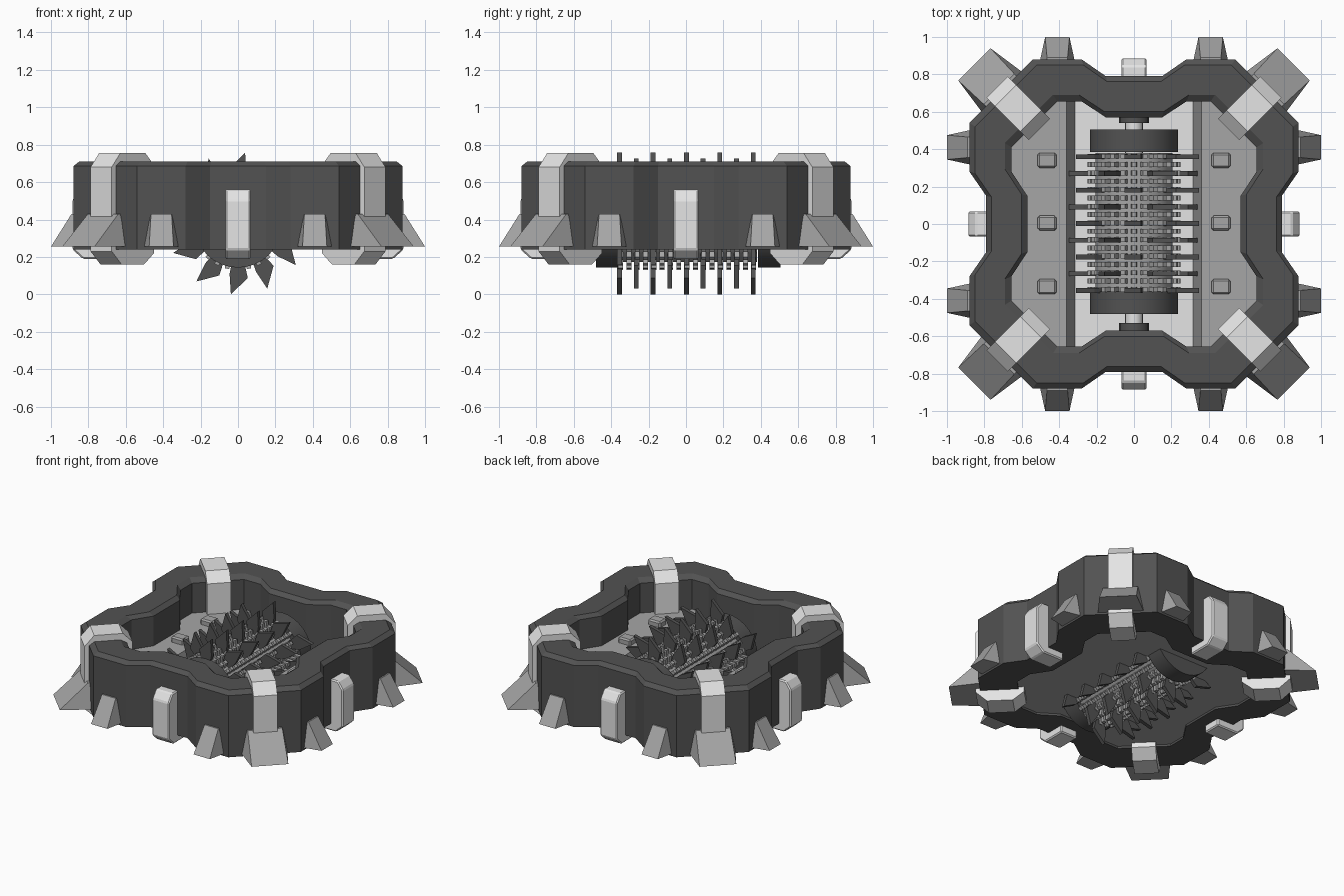
import bpy, bmesh, math
from mathutils import Matrix, Vector

if "Cube" in bpy.data.objects:
    bpy.data.objects.remove(bpy.data.objects["Cube"])


def material(name, v):
    m = bpy.data.materials.new(name)
    m.use_nodes = True
    m.diffuse_color = (v, v, v, 1)
    m.node_tree.nodes["Principled BSDF"].inputs["Base Color"].default_value = (v, v, v, 1)
    return m


DARK = material("dark_metal", 0.085)
MID = material("grey_metal", 0.38)
LIGHT = material("light_metal", 0.78)


def finish(name, bm, mat):
    bmesh.ops.recalc_face_normals(bm, faces=bm.faces)
    me = bpy.data.meshes.new(name)
    bm.to_mesh(me)
    bm.free()
    me.materials.append(mat)
    ob = bpy.data.objects.new(name, me)
    bpy.context.collection.objects.link(ob)
    return ob


def add_prism(bm, profile, half, mtx):
    """Extrude an x-z profile along y, from -half to half."""
    rows = [[bm.verts.new(mtx @ Vector((u, s * half, v))) for u, v in profile] for s in (-1, 1)]
    n = len(profile)
    bm.faces.new(rows[0])
    bm.faces.new(rows[1][::-1])
    for i in range(n):
        j = (i + 1) % n
        bm.faces.new((rows[0][i], rows[0][j], rows[1][j], rows[1][i]))


def prism(name, profile, half, mtx, mat):
    bm = bmesh.new()
    add_prism(bm, profile, half, mtx)
    return finish(name, bm, mat)


def box(u0, u1, v0, v1):
    return [(u0, v0), (u1, v0), (u1, v1), (u0, v1)]


def turn(deg):
    return Matrix.Rotation(math.radians(deg), 4, "Z")


def bevel(ob, width):
    mod = ob.modifiers.new("edge", "BEVEL")
    mod.width = width
    mod.segments = 1


def cylinder(name, r, y0, y1, z, mat, sides=32):
    bm = bmesh.new()
    ring = [(r * math.cos(math.tau * i / sides), r * math.sin(math.tau * i / sides)) for i in range(sides)]
    add_prism(bm, ring, (y1 - y0) / 2, Matrix.Translation((0, (y0 + y1) / 2, z)))
    ob = finish(name, bm, mat)
    bpy.context.view_layer.objects.active = ob
    ob.select_set(True)
    bpy.ops.object.shade_smooth_by_angle()
    ob.select_set(False)


# Outer wall: fourfold notched ring with chamfered top edges
def outline(half_corner):
    quarter = half_corner + [(y, x) for x, y in reversed(half_corner)]
    return [turn(90 * k) @ Vector((x, y, 0)) for k in range(4) for x, y in quarter]


outer = outline([(0.79, 0.15), (0.88, 0.28), (0.88, 0.54)])
inner = outline([(0.57, 0.15), (0.655, 0.28), (0.655, 0.41)])
bm = bmesh.new()
loops = []
for pts, scale, z in ((outer, 1, 0.24), (outer, 1, 0.685), (outer, 0.965, 0.71),
                      (inner, 1.055, 0.71), (inner, 1, 0.685), (inner, 1, 0.24)):
    loops.append([bm.verts.new((p.x * scale, p.y * scale, z)) for p in pts])
for a, b in zip(loops, loops[1:] + loops[:1]):
    for i in range(len(a)):
        j = (i + 1) % len(a)
        bm.faces.new((a[i], a[j], b[j], b[i]))
finish("outer_wall", bm, DARK)

# Floor: flat underside, sunken centre plate, raised side panels with steep edges
flat = Matrix.Identity(4)
prism("floor_base", box(-0.315, 0.315, 0.255, 0.276), 0.66, flat, MID)
prism("floor_plate", box(-0.32, 0.32, 0.276, 0.285), 0.66, flat, LIGHT)
for side, s in (("left", 1), ("right", -1)):
    panel = [(0.315, 0.255), (0.68, 0.255), (0.68, 0.47), (0.36, 0.47), (0.315, 0.285)]
    prism(side + "_panel", [(s * u, v) for u, v in panel], 0.66, flat, MID)
    for n, y in enumerate((-0.335, 0.005, 0.34)):
        peg = prism(f"{side}_panel_peg_{n + 1}", box(-0.05, 0.05, 0.46, 0.51), 0.04,
                    Matrix.Translation((s * 0.465, y, 0)), MID)
        bevel(peg, 0.01)

# Clamps round the wall corners, and lugs on the middle of each side
clamp = [(0.79, 0.16), (0.96, 0.16), (1.035, 0.23), (1.035, 0.68),
         (0.97, 0.755), (0.78, 0.755), (0.715, 0.69), (0.715, 0.22)]
lug = [(0.66, 0.19), (0.83, 0.19), (0.885, 0.24), (0.885, 0.505), (0.845, 0.56), (0.76, 0.56), (0.76, 0.26), (0.66, 0.26)]


def tooth(name, mtx, r0, r1, r2, base, tip, top):
    """Wedge tooth: wide at the wall, narrow at the tip, shorter on top."""
    bm = bmesh.new()
    for r, w, z in ((r0, base, 0.255), (r1, tip, 0.255), (r0, top, 0.43), (r2, top, 0.43)):
        for s in (-1, 1):
            bm.verts.new(mtx @ Vector((r, s * w, z)))
    bmesh.ops.convex_hull(bm, input=bm.verts)
    bmesh.ops.dissolve_limit(bm, angle_limit=0.01, verts=bm.verts, edges=bm.edges)
    finish(name, bm, MID)


for k in range(4):
    corner, side = turn(90 * k + 45), turn(90 * k)
    prism(f"corner_clamp_{k + 1}", clamp, 0.08, corner, LIGHT)
    bevel(prism(f"side_lug_{k + 1}", lug, 0.068, side, LIGHT), 0.008)
    tooth(f"corner_tooth_{k + 1}", corner, 0.94, 1.207, 1.02, 0.16, 0.122, 0.115)
    for n, y in enumerate((-0.41, 0.41)):
        tooth(f"side_tooth_{k + 1}_{n + 1}", side @ Matrix.Translation((0, y, 0)),
              0.84, 1.0, 0.89, 0.1, 0.065, 0.055)

# Grinding drum: shaft, collars, end caps and core
AXIS = 0.378
cylinder("drum_shaft", 0.048, -0.6, 0.6, AXIS, LIGHT, 16)
cylinder("drum_core", 0.205, -0.37, 0.38, AXIS, MID)
cylinder("drum_front_cap", 0.235, -0.48, -0.36, AXIS, DARK)
cylinder("drum_back_cap", 0.235, 0.385, 0.505, AXIS, DARK)
cylinder("front_collar", 0.08, -0.59, -0.53, AXIS, DARK, 16)
cylinder("back_collar", 0.08, 0.54, 0.6, AXIS, DARK, 16)


def around(deg, y):
    """Place a part whose +z points outward at an angle round the drum."""
    return Matrix.Translation((0, y, AXIS)) @ Matrix.Rotation(math.radians(deg), 4, "Y")


# Rows of small tapered studs
stud = [(-0.017, 0.19), (0.017, 0.19), (0.012, 0.248), (-0.012, 0.248)]
bm = bmesh.new()
for row in range(17):
    for i in range(26):
        add_prism(bm, stud, 0.013, around(i * 360 / 26, -0.35 + row * 0.0445))
finish("drum_studs", bm, MID)

# Staggered rings of hooked blades
blade = [(-0.028, 0.18), (0.028, 0.18), (0.045, 0.27), (0.038, 0.379), (-0.052, 0.29)]
bm = bmesh.new()
for row in range(9):
    for i in range(6):
        add_prism(bm, blade, 0.013, around(i * 60 + 30 * (row % 2), -0.355 + row * 0.0893))
finish("drum_blades", bm, DARK)
